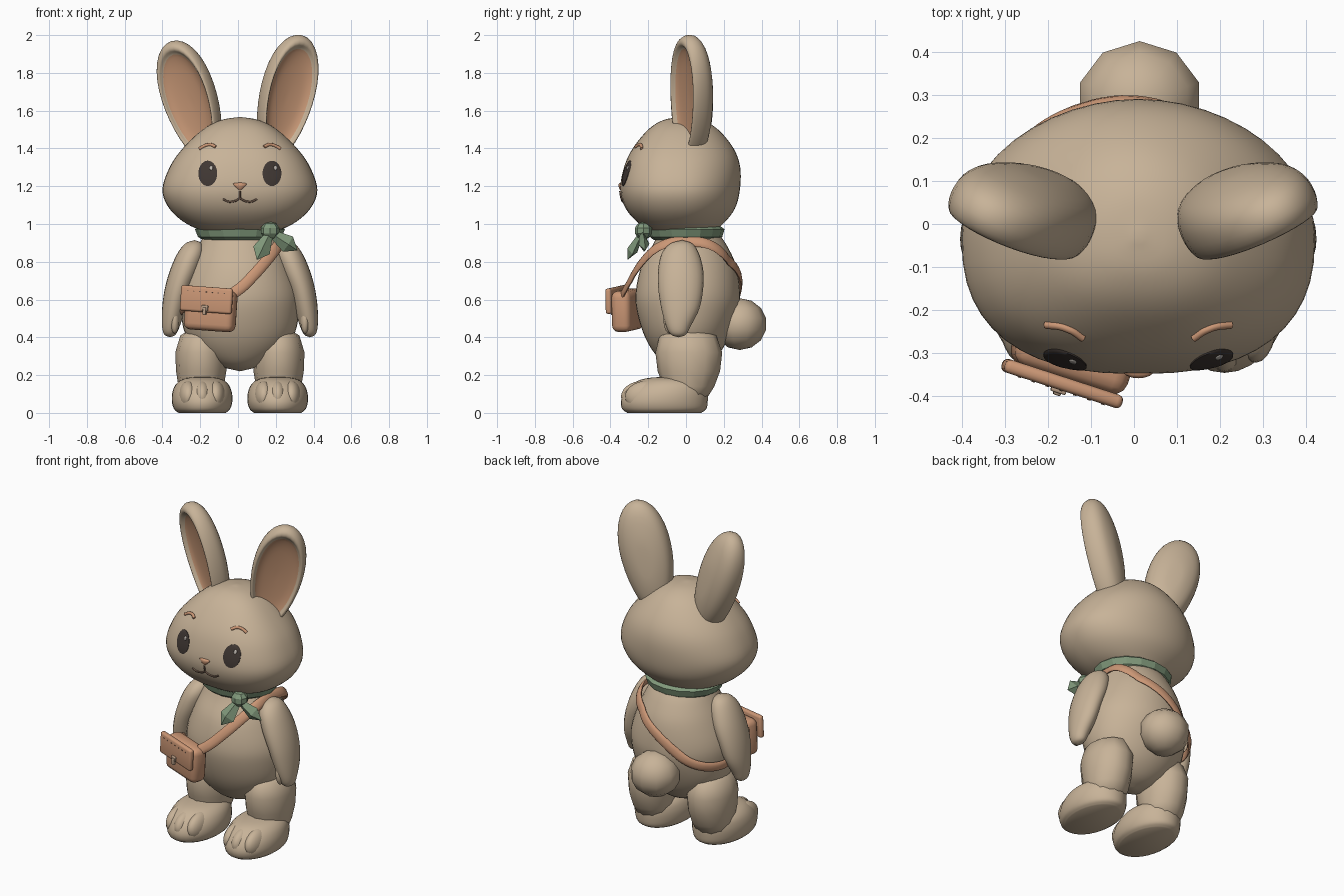
import bpy, bmesh
from math import sin, cos, pi, radians
from mathutils import Vector, Matrix
from mathutils.bvhtree import BVHTree

cube = bpy.data.objects.get("Cube")
if cube:
    bpy.data.objects.remove(cube, do_unlink=True)

MID = 0.01  # plane of symmetry


def material(name, r, g, b):
    m = bpy.data.materials.new(name)
    m.use_nodes = True
    m.diffuse_color = (r, g, b, 1)
    m.node_tree.nodes["Principled BSDF"].inputs["Base Color"].default_value = (r, g, b, 1)
    return m


FUR = material("tan fur", 0.575, 0.45, 0.315)
INNER = material("inner ear", 0.57, 0.31, 0.18)
LEATHER = material("orange leather", 0.60, 0.31, 0.18)
GREEN = material("green cloth", 0.22, 0.32, 0.20)
DARK = material("eye dark", 0.05, 0.038, 0.033)
BROWN = material("mouth brown", 0.16, 0.1, 0.07)
GLINT = material("eye glint", 0.5, 0.46, 0.42)
METAL = material("clasp metal", 0.48, 0.34, 0.24)


def finish(name, bm, mats, smooth=40):
    bmesh.ops.remove_doubles(bm, verts=bm.verts, dist=0.00005)
    bmesh.ops.recalc_face_normals(bm, faces=bm.faces)
    mesh = bpy.data.meshes.new(name)
    bm.to_mesh(mesh)
    bm.free()
    ob = bpy.data.objects.new(name, mesh)
    bpy.context.collection.objects.link(ob)
    for m in mats:
        mesh.materials.append(m)
    if smooth:
        for o in bpy.context.selected_objects:
            o.select_set(False)
        ob.select_set(True)
        bpy.context.view_layer.objects.active = ob
        bpy.ops.object.shade_smooth_by_angle(angle=radians(smooth))
    return ob


def spline(points, n):
    """Smooth curve through points of any dimension."""
    p = [Vector(q) for q in points]
    p = [p[0] * 2 - p[1]] + p + [p[-1] * 2 - p[-2]]
    out = []
    for i in range(1, len(p) - 2):
        a, b, c, d = p[i - 1:i + 3]
        for k in range(n):
            t = k / n
            out.append(b + ((c - a) * t + (a * 2 - b * 5 + c * 4 - d) * t * t
                            + (b * 3 - a - c * 3 + d) * t ** 3) * 0.5)
    return out + [p[-2]]


def skin(name, rings, mats, smooth=40, split=0):
    """Join rings with quads; rings below split use the second material."""
    bm = bmesh.new()
    rows = [[bm.verts.new(v) for v in ring] for ring in rings]
    n = len(rows[0])
    for i in range(len(rows) - 1):
        for j in range(n):
            k = (j + 1) % n
            f = bm.faces.new((rows[i][j], rows[i][k], rows[i + 1][k], rows[i + 1][j]))
            f.material_index = 1 if i < split else 0
    for row in (rows[0], rows[-1]):
        if (row[0].co - row[1].co).length > 0.001:
            bm.faces.new(row)
    return finish(name, bm, mats, smooth)


def loft(name, table, mat, seg=32, fine=4, power=2.0, smooth=40):
    """Stack of ovals: z, x, y, half width, front depth, back depth."""
    rings = []
    for z, x, y, w, f, b in spline(table, fine):
        ring = []
        for j in range(seg):
            c, s = cos(2 * pi * j / seg), sin(2 * pi * j / seg)
            if s < 0:  # fuller front
                c = abs(c) ** (2 / power) * (1 if c > 0 else -1)
                s = -abs(s) ** (2 / power)
            ring.append((x + w * c, y + (f if s < 0 else b) * s, z))
        rings.append(ring)
    return skin(name, rings, [mat], smooth)


def sweep(name, path, normals, w, h, mat, seg=8):
    rings = []
    for i, p in enumerate(path):
        t = (path[min(i + 1, len(path) - 1)] - path[max(i - 1, 0)]).normalized()
        side = t.cross(normals[i]).normalized()
        up = side.cross(t)
        rings.append([p + side * w * cos(2 * pi * j / seg) + up * h * sin(2 * pi * j / seg)
                      for j in range(seg)])
    return skin(name, rings, [mat], 60)


def ball(name, loc, radii, mat, seg=24, rings=14, smooth=80):
    bm = bmesh.new()
    m = Matrix.Translation(loc) @ Matrix.Diagonal((*radii, 1))
    bmesh.ops.create_uvsphere(bm, u_segments=seg, v_segments=rings, radius=1, matrix=m)
    return finish(name, bm, [mat], smooth)


def box(name, frame, size, loc, mat, bevel=0.0):
    bm = bmesh.new()
    bmesh.ops.create_cube(bm, size=1, matrix=Matrix.Diagonal((*size, 1)))
    if bevel:
        bmesh.ops.bevel(bm, geom=bm.edges[:], offset=bevel, segments=3, profile=0.5, affect='EDGES')
    bm.transform(frame @ Matrix.Translation(loc))
    return finish(name, bm, [mat])


def tree(ob):
    return BVHTree.FromPolygons([v.co for v in ob.data.vertices],
                                [p.vertices[:] for p in ob.data.polygons])


# Head and body
head = loft("head", [(z, MID, -0.03, w, f, b) for z, w, f, b in (
    (0.943, 0, 0, 0), (0.958, 0.165, 0.13, 0.16), (1.0, 0.28, 0.215, 0.225), (1.08, 0.372, 0.288, 0.288),
    (1.18, 0.41, 0.318, 0.315), (1.3, 0.372, 0.298, 0.317), (1.4, 0.303, 0.252, 0.282),
    (1.5, 0.197, 0.17, 0.2), (1.55, 0.1, 0.09, 0.11), (1.567, 0, 0, 0))], FUR, 48, 5, 2.45)
body = loft("body", [(z, MID, 0, w, f, b) for z, w, f, b in (
    (0.22, 0, 0, 0), (0.25, 0.11, 0.1, 0.1), (0.32, 0.22, 0.17, 0.18), (0.42, 0.29, 0.225, 0.235),
    (0.55, 0.315, 0.262, 0.28), (0.65, 0.31, 0.265, 0.285), (0.78, 0.265, 0.235, 0.265),
    (0.88, 0.22, 0.18, 0.22), (0.94, 0.19, 0.15, 0.18), (0.98, 0.16, 0.12, 0.15))], FUR, 40)
ball("tail", (0.013, 0.285, 0.47), (0.149, 0.143, 0.137), FUR, 10, 7)
head_tree, body_tree = tree(head), tree(body)


def on_face(x, z, lift):
    hit = head_tree.ray_cast(Vector((x, -2, z)), Vector((0, 1, 0)))[0]
    return Vector((x, (hit.y if hit else -0.3) - lift, z))


def oval(name, x, z, w, h, lift, mat):
    rings = [[on_face(x + w * r * cos(2 * pi * j / 28), z + h * r * sin(2 * pi * j / 28), d)
              for j in range(28)] for r, d in ((1, -0.01), (1, lift * 0.7), (0.8, lift), (0.4, lift), (0, lift))]
    skin(name, rings, [mat], 60)


def face_line(name, points, r, mat):
    path = [on_face(MID + x, z, r * 0.3) for x, z in spline(points, 6)]
    sweep(name, path, [Vector((0, -1, 0))] * len(path), r, r, mat)


# Ears: shallow dish turned around its depth axis, tilted outwards
EAR = [(0, -0.005), (0.3, -0.008), (0.6, -0.016), (0.79, -0.032), (0.87, -0.052), (0.95, -0.045),
       (1, -0.01), (0.96, 0.035), (0.78, 0.072), (0.4, 0.098), (0, 0.103)]
for side, s, x, z, tilt, length in (("left", 1, 0.253, 1.665, 14, 0.345), ("right", -1, -0.247, 1.645, 18, 0.34)):
    place = (Matrix.Translation((x, 0.025, z)) @ Matrix.Rotation(s * radians(tilt), 4, 'Y')
             @ Matrix.Rotation(s * radians(27), 4, 'Z'))
    rings = []
    for r, depth in spline(EAR, 3):
        ring = []
        for j in range(36):
            c, v = r * cos(2 * pi * j / 36), r * sin(2 * pi * j / 36)
            ring.append(place @ Vector((c * 0.147 * (1 + 0.17 * v), depth, v * length)))
        rings.append(ring)
    skin(side + "_ear", rings, [FUR, INNER], 60, 9)

for side, s in (("left", 1), ("right", -1)):
    def at(x, y, z):
        return (MID + s * x, y, z)

    # Face halves
    oval(side + "_eye", MID + s * 0.17, 1.268, 0.05, 0.067, 0.005, DARK)
    oval(side + "_eye_glint", MID + s * 0.17 + 0.018, 1.297, 0.009, 0.012, 0.008, GLINT)
    face_line(side + "_brow", [(s * 0.128, 1.408), (s * 0.155, 1.42), (s * 0.185, 1.415), (s * 0.215, 1.398)],
              0.009, LEATHER)
    face_line(side + "_mouth", [(0, 1.138), (s * 0.025, 1.122), (s * 0.06, 1.118), (s * 0.09, 1.132)],
              0.0052, BROWN)

    # Arm and thumb
    loft(side + "_arm", [(z, MID + s * x, y, w, d, d) for z, x, y, w, d in (
        (0.4, 0.37, -0.04, 0, 0), (0.415, 0.37, -0.04, 0.03, 0.04), (0.46, 0.365, -0.04, 0.047, 0.065),
        (0.55, 0.35, -0.03, 0.062, 0.1), (0.65, 0.327, -0.028, 0.072, 0.118), (0.75, 0.292, -0.028, 0.08, 0.12),
        (0.84, 0.26, -0.03, 0.073, 0.1), (0.895, 0.245, -0.025, 0.046, 0.06), (0.915, 0.24, -0.02, 0, 0))], FUR, 24)
    ball(side + "_thumb", at(0.345, -0.085, 0.49), (0.024, 0.034, 0.07), FUR)

    # Leg, foot and toes
    loft(side + "_leg", [(z, MID + s * 0.205, y, w, d, d) for z, y, w, d in (
        (0.44, 0.01, 0.06, 0.08), (0.41, 0.01, 0.11, 0.15), (0.32, 0.015, 0.137, 0.177),
        (0.22, 0.015, 0.133, 0.165), (0.14, 0.015, 0.12, 0.135), (0.06, 0, 0.1, 0.1))], FUR, 12, 1, 2, 80)
    loft(side + "_foot", [(z, MID + s * 0.2, y, w, d, d) for z, y, w, d in (
        (0, -0.115, 0.125, 0.195), (0.02, -0.115, 0.148, 0.222), (0.06, -0.115, 0.16, 0.23), (0.11, -0.105, 0.157, 0.22),
        (0.155, -0.09, 0.136, 0.19), (0.182, -0.085, 0.092, 0.13), (0.194, -0.085, 0, 0))], FUR)
    for i in (-1, 0, 1):
        ball(f"{side}_toe", at(0.2 + i * 0.072, -0.222 + abs(i) * 0.022, 0.086),
             (0.054, 0.122, 0.085), FUR)

# Nose and the short line under it
loft("nose", [(z, MID, -0.338, w, d, d) for z, w, d in (
    (1.17, 0, 0), (1.185, 0.016, 0.014), (1.207, 0.038, 0.02), (1.217, 0.034, 0.013), (1.22, 0, 0))], LEATHER, 16, 2)
face_line("mouth_line", [(0, 1.175), (0, 1.155), (0, 1.138)], 0.005, BROWN)

# Neckerchief: faceted band widening upwards, knot and two pointed ends
loft("scarf_band", [(z, MID, 0, w, d, d) for z, w, d in (
    (0.915, 0.195, 0.17), (0.932, 0.222, 0.192), (0.972, 0.238, 0.204), (0.99, 0.22, 0.18))], GREEN, 16, 1, 2, 0)
ball("scarf_knot", (0.17, -0.225, 0.965), (0.052, 0.048, 0.048), GREEN, 8, 5, 0)
for tip in ((0.1, -0.31, 0.81), (0.315, -0.215, 0.86)):
    start, end = Vector((0.17, -0.235, 0.955)), Vector(tip)
    run = end - start
    across = run.cross(Vector((0, -1, 0))).normalized()
    thick = across.cross(run).normalized()
    rings = [[start + run * t + across * a * w + thick * b * w * 0.6 for a, b in ((1, 0), (0, 1), (-1, 0), (0, -1))]
             for t, w in ((0, 0.018), (0.65, 0.048), (1, 0))]
    skin("scarf_end", rings, [GREEN], 0)

# Shoulder bag: rounded pouch behind an upright flap
bag = (Matrix.Translation((-0.151, -0.31, 0.55)) @ Matrix.Rotation(radians(-18), 4, 'Z')
       @ Matrix.Rotation(radians(4), 4, 'Y'))
box("bag_body", bag, (0.275, 0.105, 0.218), (0.007, 0.002, -0.006), LEATHER, 0.035)
box("bag_flap", bag, (0.287, 0.032, 0.135), (0, -0.062, 0.05), LEATHER, 0.013)
box("bag_clasp_plate", bag, (0.036, 0.012, 0.03), (0, -0.08, 0.005), METAL, 0.004)
box("bag_clasp_pin", bag, (0.018, 0.02, 0.04), (0, -0.082, -0.012), METAL, 0.005)
for i in range(7):
    box("bag_stitch", bag, (0.008, 0.006, 0.004), ((i - 3) * 0.034, -0.077, 0.09), BROWN)

# Strap: over the left shoulder, across the back and under the right arm
route = spline([(-0.03, -0.335, 0.63), (0.03, -0.31, 0.675), (0.12, -0.255, 0.77), (0.19, -0.18, 0.855),
                (0.22, -0.1, 0.897), (0.228, 0.02, 0.908), (0.227, 0.12, 0.893), (0.19, 0.195, 0.845),
                (0.11, 0.24, 0.78), (0.0, 0.27, 0.71), (-0.08, 0.277, 0.655), (-0.18, 0.245, 0.58),
                (-0.265, 0.175, 0.54), (-0.315, 0.06, 0.53), (-0.3, -0.1, 0.55), (-0.25, -0.26, 0.6)], 5)
path, normals = [], []
for p in route:
    near, normal = body_tree.find_nearest(p)[:2]
    path.append(p if (p - near).dot(normal) > 0.008 else near + normal * 0.008)
    normals.append(normal)
sweep("bag_strap", path, normals, 0.03, 0.012, LEATHER, 10)
